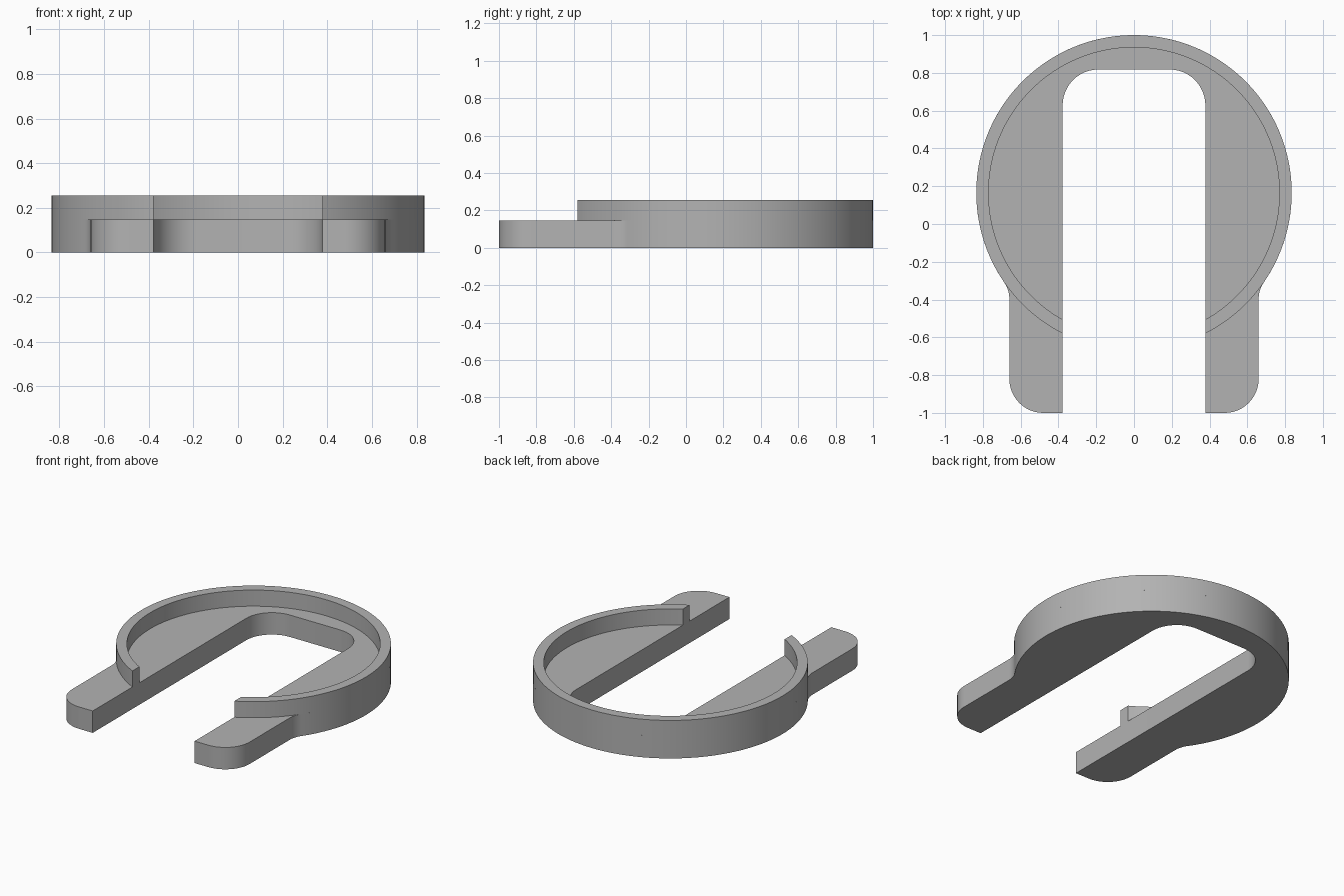
import bpy, bmesh
from math import sin, cos, pi, acos, atan2, sqrt

cube = bpy.data.objects.get("Cube")
if cube:
    bpy.data.objects.remove(cube)

CY, R_OUT, R_IN = 0.165, 0.835, 0.77      # ring centre and radii
SLOT, SLOT_TOP, SLOT_R = 0.378, 0.818, 0.19
LEG, LEG_R, BLEND = 0.66, 0.18, 0.15
FLOOR, TOP = 0.147, 0.255

grey = bpy.data.materials.new("plain grey")
grey.use_nodes = True
colour = (0.45, 0.45, 0.45, 1)
grey.diffuse_color = colour
grey.node_tree.nodes["Principled BSDF"].inputs["Base Color"].default_value = colour


def arc(cx, cy, r, a0, a1, n):
    return [(cx + r * cos(a0 + (a1 - a0) * i / n),
             cy + r * sin(a0 + (a1 - a0) * i / n)) for i in range(n + 1)]


def mirrored(half):
    """Close a right-hand outline with its mirror image across x = 0."""
    return half + [(-x, y) for x, y in reversed(half) if x > 1e-5]


def prism(name, outline, z0, z1):
    bm = bmesh.new()
    face = bm.faces.new([bm.verts.new((x, y, z0)) for x, y in outline])
    new = bmesh.ops.extrude_face_region(bm, geom=[face])["geom"]
    bmesh.ops.translate(bm, vec=(0, 0, z1 - z0),
                        verts=[v for v in new if isinstance(v, bmesh.types.BMVert)])
    bmesh.ops.recalc_face_normals(bm, faces=bm.faces)
    mesh = bpy.data.meshes.new(name)
    bm.to_mesh(mesh)
    bm.free()
    mesh.materials.append(grey)
    obj = bpy.data.objects.new(name, mesh)
    bpy.context.collection.objects.link(obj)
    bpy.ops.object.select_all(action='DESELECT')
    obj.select_set(True)
    bpy.context.view_layer.objects.active = obj
    bpy.ops.object.shade_smooth_by_angle(angle=pi / 6)
    return obj


# Horseshoe plate: round body blended into two rounded legs, with a slot
dx = LEG + BLEND
dy = sqrt((R_OUT + BLEND) ** 2 - dx ** 2)
touch = atan2(-dy, dx)
half = arc(0, CY, R_OUT, pi / 2, touch, 56)
half += arc(dx, CY - dy, BLEND, touch + pi, pi, 8)[1:]
half += arc(LEG - LEG_R, -1 + LEG_R, LEG_R, 0, -pi / 2, 12)
half += [(SLOT, -1)]
half += arc(SLOT - SLOT_R, SLOT_TOP - SLOT_R, SLOT_R, 0, pi / 2, 12)
prism("horseshoe_plate", mirrored(half), 0, FLOOR)

# Raised rim, cut off flush with the slot sides
rim = arc(0, CY, R_OUT, pi / 2, -acos(SLOT / R_OUT), 64)
rim += arc(0, CY, R_IN, -acos(SLOT / R_IN), pi / 2, 64)
prism("raised_rim", mirrored(rim), FLOOR, TOP)
